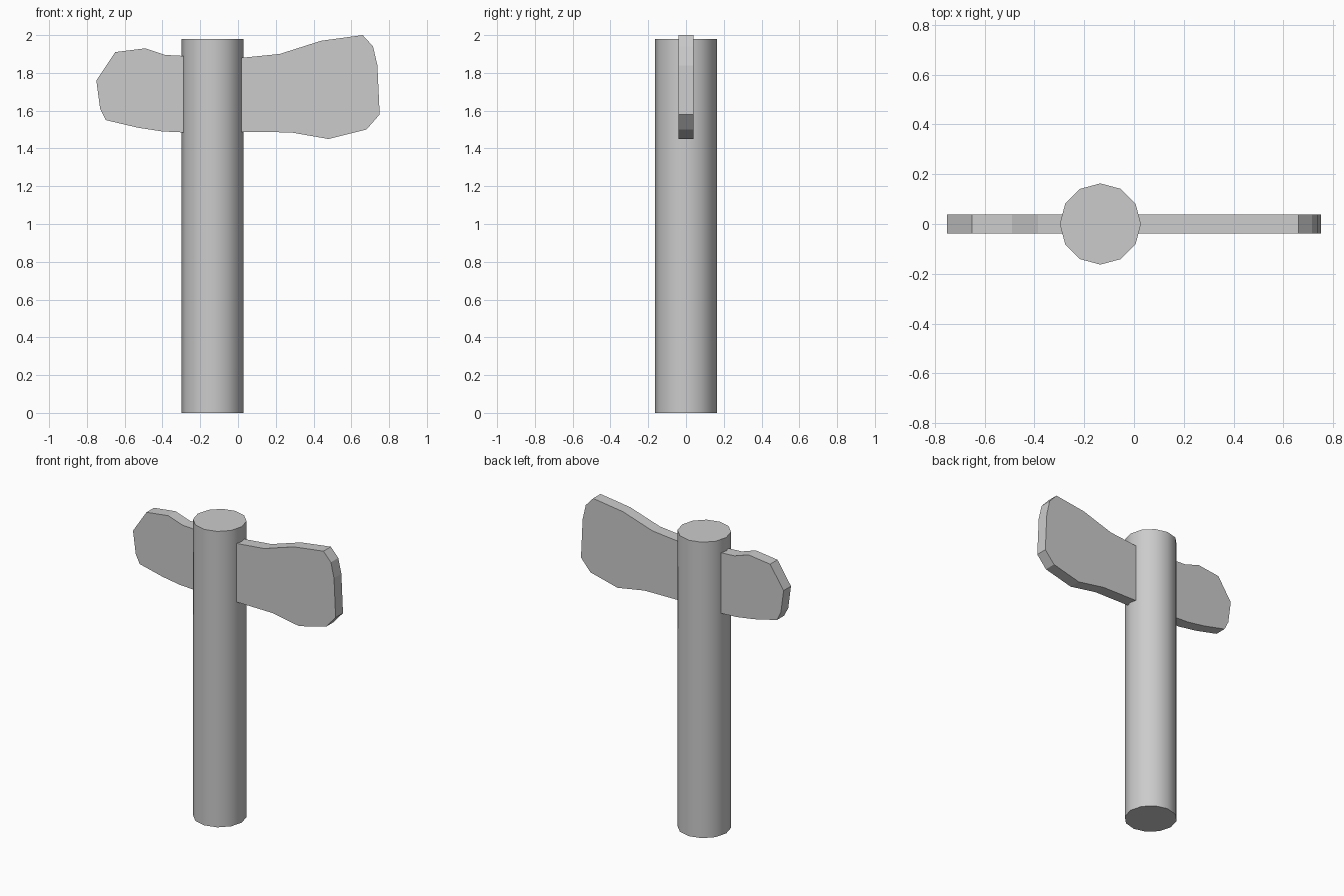
import bpy, bmesh

if "Cube" in bpy.data.objects:
    bpy.data.objects.remove(bpy.data.objects["Cube"])


def plate(name, profile, half):
    """Extrude a front-view (x, z) outline evenly about y = 0."""
    bm = bmesh.new()
    face = bm.faces.new([bm.verts.new((x, -half, z)) for x, z in profile])
    ext = bmesh.ops.extrude_face_region(bm, geom=[face], use_keep_orig=True)
    verts = [v for v in ext["geom"] if isinstance(v, bmesh.types.BMVert)]
    bmesh.ops.translate(bm, verts=verts, vec=(0, 2 * half, 0))
    bmesh.ops.recalc_face_normals(bm, faces=bm.faces)
    mesh = bpy.data.meshes.new(name)
    bm.to_mesh(mesh)
    bm.free()
    obj = bpy.data.objects.new(name, mesh)
    bpy.context.collection.objects.link(obj)
    return obj


# Twelve-sided handle, a corner pointing along x, smooth sides and flat caps
HEIGHT, RADIUS, CENTRE_X = 1.98, 0.163, -0.135
bpy.ops.mesh.primitive_cylinder_add(vertices=12, radius=RADIUS, depth=HEIGHT,
                                    location=(CENTRE_X, 0, HEIGHT / 2))
handle = bpy.context.object
handle.name = "handle"
bpy.ops.object.shade_smooth_by_angle(angle=0.7)

# Axe head passing through the handle: broad blade right, short poll left
plate("axe_head", [
    (0.02, 1.88), (0.22, 1.90), (0.44, 1.97), (0.66, 2.00),
    (0.715, 1.94), (0.738, 1.84), (0.75, 1.58), (0.68, 1.50),
    (0.48, 1.45), (0.28, 1.485), (0.02, 1.488),
    (-0.29, 1.485), (-0.40, 1.49), (-0.53, 1.51), (-0.70, 1.55),
    (-0.73, 1.61), (-0.75, 1.76), (-0.65, 1.91), (-0.49, 1.93),
    (-0.385, 1.895), (-0.29, 1.89)], 0.039)
